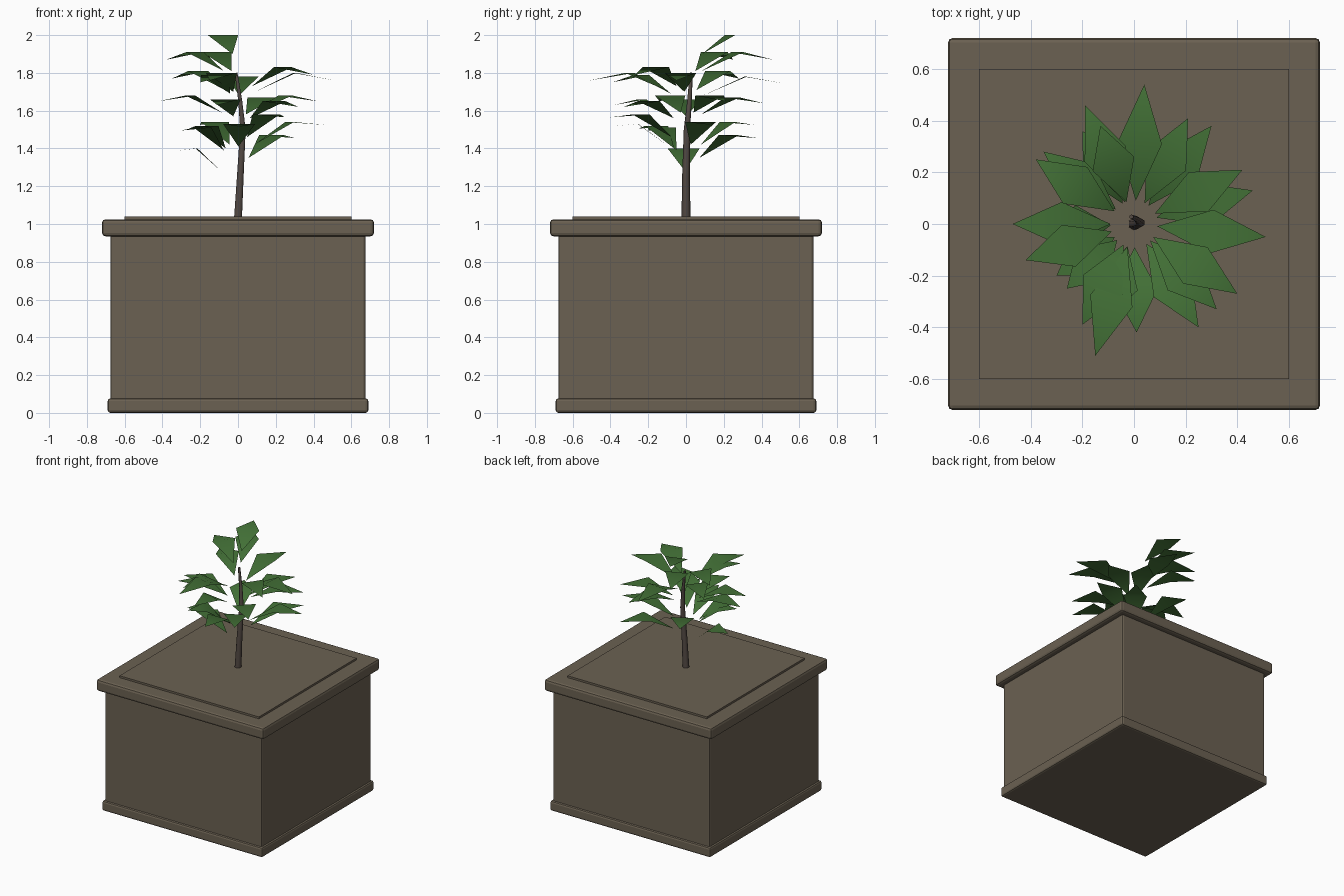
import bpy
import bmesh
from mathutils import Vector

cube = bpy.data.objects.get("Cube")
if cube:
    bpy.data.objects.remove(cube, do_unlink=True)


def make_material(name, colour):
    mat = bpy.data.materials.new(name)
    mat.use_nodes = True
    mat.diffuse_color = (*colour, 1)
    mat.node_tree.nodes["Principled BSDF"].inputs["Base Color"].default_value = (*colour, 1)
    return mat


stone = make_material("brown stone", (0.147, 0.12, 0.084))
bark = make_material("dark bark", (0.085, 0.066, 0.056))
green = make_material("leaf green", (0.055, 0.162, 0.037))


def add_object(name, bm, mat):
    mesh = bpy.data.meshes.new(name)
    bm.to_mesh(mesh)
    bm.free()
    mesh.materials.append(mat)
    obj = bpy.data.objects.new(name, mesh)
    bpy.context.collection.objects.link(obj)
    return obj


def square_block(name, half, bottom, top, bevel):
    """Square slab with softened edges."""
    bm = bmesh.new()
    bmesh.ops.create_cube(bm, size=1)
    for v in bm.verts:
        v.co = (v.co.x * 2 * half, v.co.y * 2 * half, top if v.co.z > 0 else bottom)
    obj = add_object(name, bm, stone)
    if bevel:
        mod = obj.modifiers.new("soft edges", "BEVEL")
        mod.width = bevel
        mod.segments = 2
    return obj


# Planter box
square_block("planter_foot", 0.69, 0, 0.077, 0.014)
square_block("planter_body", 0.675, 0.02, 0.945, 0.012)
square_block("planter_rim", 0.72, 0.935, 1.025, 0.018)
square_block("soil", 0.6, 1.0, 1.04, 0)

# Slightly bent, tapering trunk
curve = bpy.data.curves.new("trunk", "CURVE")
curve.dimensions = "3D"
curve.bevel_depth = 0.024
curve.bevel_resolution = 1
curve.use_fill_caps = True
path = [((0, 0, 1.03), 1), ((0.012, 0, 1.25), 0.85), ((0.026, 0.005, 1.5), 0.7),
        ((0.012, 0.018, 1.65), 0.5), ((-0.01, 0.028, 1.8), 0.35)]
spline = curve.splines.new("POLY")
spline.points.add(len(path) - 1)
for point, (co, radius) in zip(spline.points, path):
    point.co = (*co, 1)
    point.radius = radius
curve.materials.append(bark)
trunk = bpy.data.objects.new("trunk", curve)
bpy.context.collection.objects.link(trunk)

# Leaves: tip x, tip y, height of the widest part
crown = [(-.13, .38, 2), (-.38, .25, 1.91), (-.19, .46, 1.91), (-.35, .28, 1.81),
         (.04, .54, 1.78), (.51, -.05, 1.8), (-.15, -.51, 1.8), (.4, -.27, 1.83),
         (-.2, -.39, 1.79)]
middle = [(.42, .21, 1.68), (-.42, -.14, 1.68), (-.47, 0, 1.66), (.32, -.33, 1.65),
          (-.11, -.38, 1.66), (.21, .41, 1.67)]
lower = [(.46, .13, 1.54), (.01, -.42, 1.53), (.3, .38, 1.47), (.25, -.4, 1.58),
         (-.26, -.25, 1.52), (-.3, -.2, 1.51), (-.35, -.02, 1.4), (-.2, .36, 1.54)]


def add_leaf(bm, x, y, z, rise, droop):
    """Kite-shaped blade that rises to its widest part, then droops."""
    tip = Vector((x, y, z - droop))
    out = Vector((x, y, 0)).normalized()
    side = Vector((-out.y, out.x, 0)) * 0.085
    base = out * 0.09 + Vector((0, 0, z - rise))
    mid = base.lerp(tip, 0.5)
    mid.z = z
    b, r, t, l = [bm.verts.new(p) for p in (base, mid - side, tip, mid + side)]
    bm.faces.new((b, r, l))
    bm.faces.new((r, t, l))


for name, leaves, rise, droop in (("crown_leaves", crown, 0.1, 0.04),
                                  ("middle_leaves", middle, 0.09, 0.03),
                                  ("lower_leaves", lower, 0.12, 0.015)):
    bm = bmesh.new()
    for x, y, z in leaves:
        add_leaf(bm, x, y, z, rise, 0 if z == 2 else droop)
    for face in bm.faces:
        face.smooth = True
    add_object(name, bm, green)
